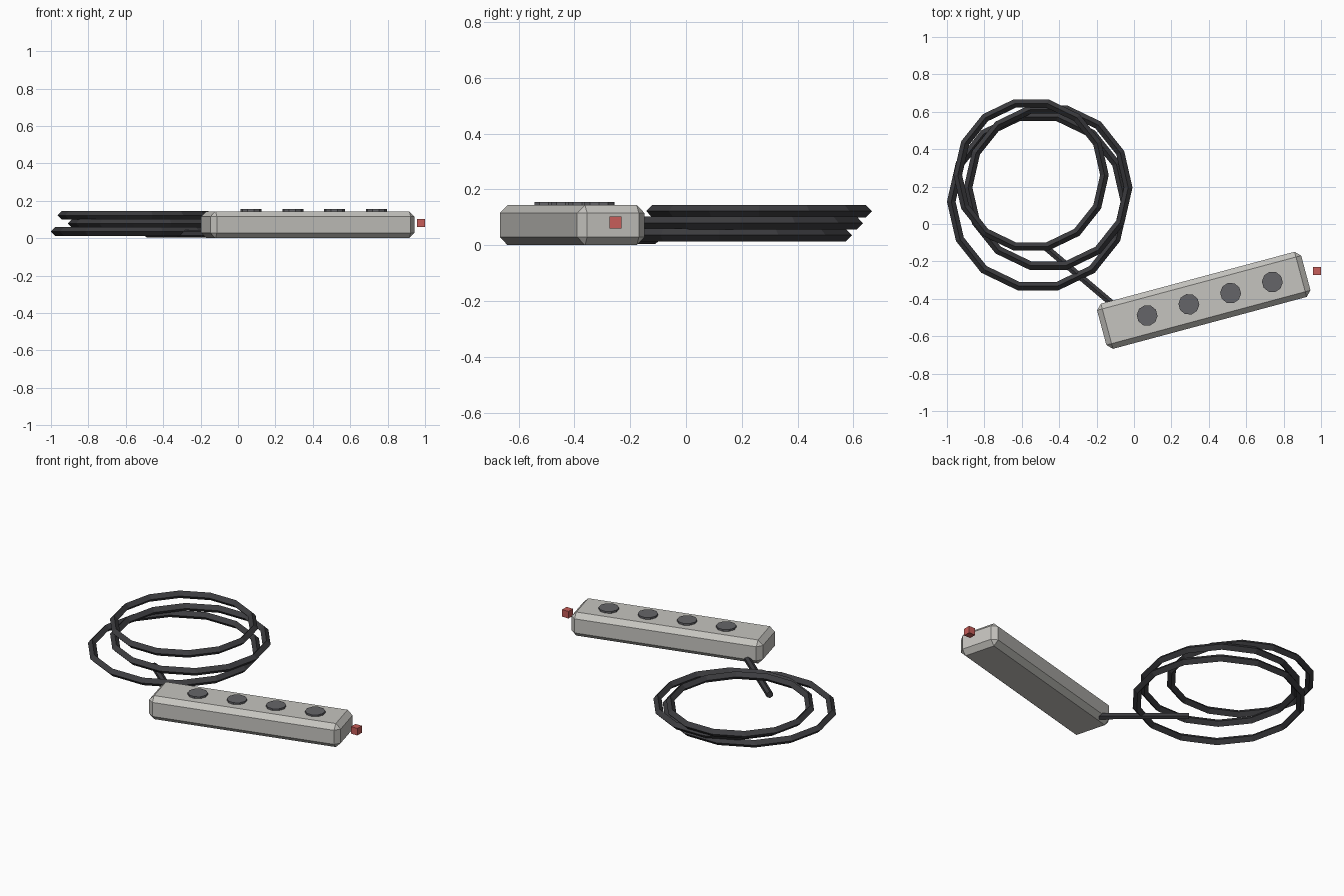
import bpy, bmesh, math
from mathutils import Matrix, Vector

old = bpy.data.objects.get("Cube")
if old:
    bpy.data.objects.remove(old, do_unlink=True)


def material(name, rgb):
    m = bpy.data.materials.new(name)
    m.use_nodes = True
    m.diffuse_color = (*rgb, 1)
    m.node_tree.nodes["Principled BSDF"].inputs["Base Color"].default_value = (*rgb, 1)
    return m


BODY = material("warm light grey", (0.56, 0.55, 0.52))
SOCKET = material("mid grey", (0.13, 0.13, 0.14))
CABLE = material("charcoal", (0.045, 0.045, 0.05))
RED = material("red", (0.57, 0.11, 0.10))


def add(name, bm, mat, matrix=Matrix()):
    bmesh.ops.recalc_face_normals(bm, faces=bm.faces)
    mesh = bpy.data.meshes.new(name)
    bm.to_mesh(mesh)
    bm.free()
    mesh.materials.append(mat)
    ob = bpy.data.objects.new(name, mesh)
    ob.matrix_world = matrix
    bpy.context.collection.objects.link(ob)
    return ob


def box(name, size, mat, matrix, chamfer=0):
    bm = bmesh.new()
    bmesh.ops.create_cube(bm, size=1)
    bmesh.ops.scale(bm, vec=size, verts=bm.verts)
    if chamfer:
        bmesh.ops.bevel(bm, geom=bm.edges[:], offset=chamfer, segments=1, affect='EDGES')
    return add(name, bm, mat, matrix)


def cylinder(name, sides, radius, depth, mat, matrix):
    bm = bmesh.new()
    bmesh.ops.create_cone(bm, cap_ends=True, segments=sides, radius1=radius,
                          radius2=radius, depth=depth)
    return add(name, bm, mat, matrix)


def ring(name, centre, radius, tube, mat, sides=14):
    # Low-poly torus with a diamond cross-section
    bm = bmesh.new()
    loops = []
    for i in range(sides):
        a = math.tau * i / sides
        out = Vector((math.cos(a), math.sin(a), 0))
        loops.append([bm.verts.new(out * (radius + tube * dx) + Vector((0, 0, tube * dz)))
                      for dx, dz in ((1, 0), (0, 1), (-1, 0), (0, -1))])
    for i in range(sides):
        p, q = loops[i], loops[(i + 1) % sides]
        for j in range(4):
            k = (j + 1) % 4
            bm.faces.new((p[j], q[j], q[k], p[k]))
    return add(name, bm, mat, Matrix.Translation(centre))


# Strip housing, turned on the floor
strip = Matrix.Translation((0.373, -0.408, 0)) @ Matrix.Rotation(math.radians(15), 4, 'Z')
box("strip_body", (1.13, 0.25, 0.144), BODY, strip @ Matrix.Translation((0, 0, 0.072)), 0.029)

# Row of round sockets
for i in range(4):
    x = 0.033 + (i - 1.5) * 0.231
    cylinder(f"socket_{i + 1}", 10, 0.056, 0.03, SOCKET,
             strip @ Matrix.Translation((x, 0, 0.14)))

# Indicator block off the end
box("red_switch", (0.043, 0.043, 0.043), RED, Matrix.Translation((0.978, -0.252, 0.081)))

# Coiled cable: three stacked, slightly shifted loops
for i, (x, y, r) in enumerate(((-0.513, 0.12, 0.464), (-0.459, 0.195, 0.428),
                               (-0.55, 0.262, 0.392))):
    ring(f"cable_loop_{i + 1}", (x, y, 0.036 + 0.043 * i), r, 0.023, CABLE)

# Straight lead from the coil into the strip
start, end = Vector((-0.49, -0.11, 0.025)), Vector((-0.10, -0.44, 0.025))
lead = end - start
cylinder("cable_lead", 6, 0.02, lead.length, CABLE,
         Matrix.Translation((start + end) / 2) @ lead.to_track_quat('Z', 'Y').to_matrix().to_4x4())
